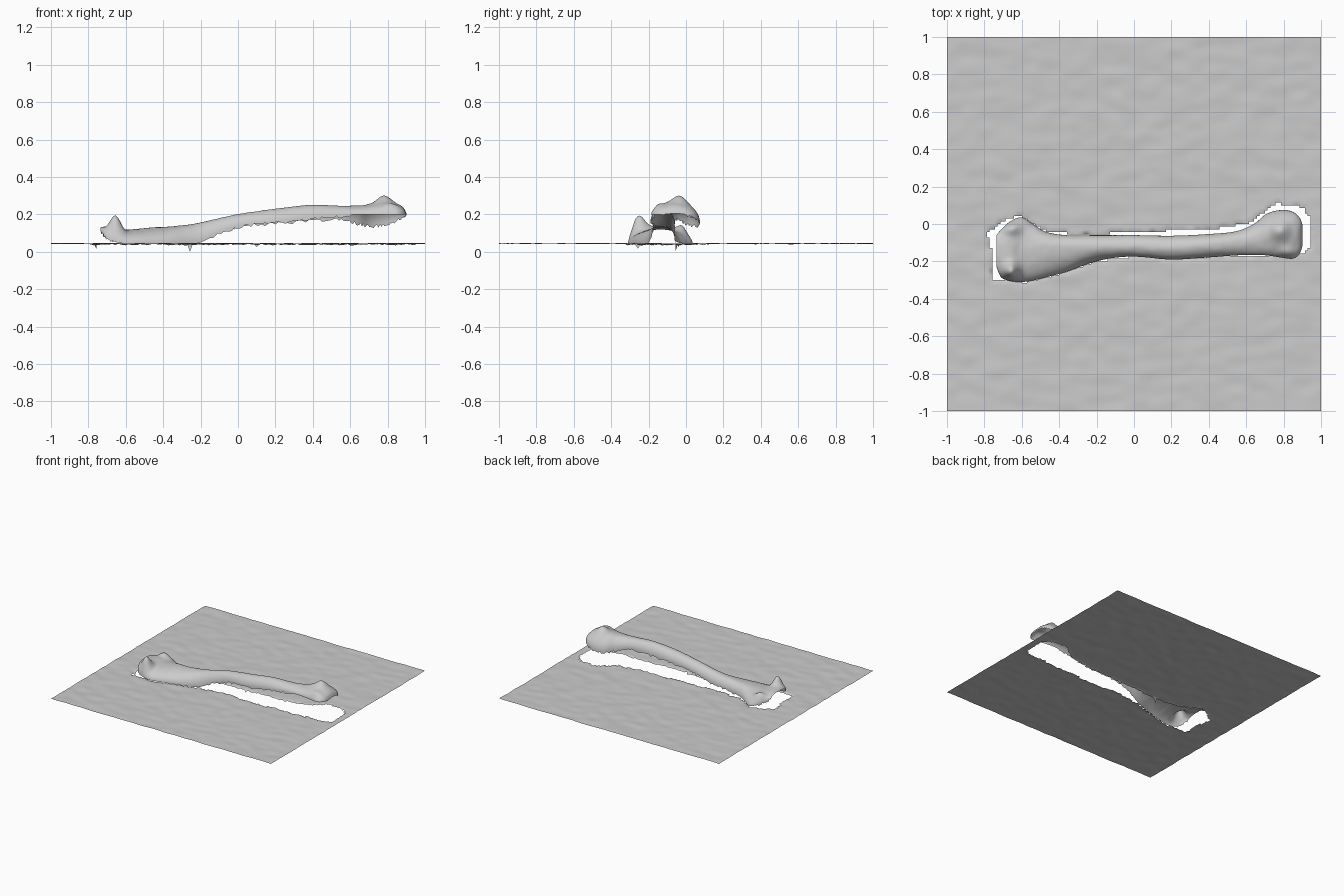
import bpy, bmesh, math, random
from mathutils import Vector, noise

random.seed(4)
GROUND = 0.044

# Bone stations: x, front y, ridge y, back y, front edge z, ridge z, back edge z
STATIONS = [
    (-0.735, -0.23, -0.14, -0.06, 0.115, 0.13, 0.11),
    (-0.71, -0.285, -0.15, -0.03, 0.085, 0.135, 0.085),
    (-0.66, -0.305, -0.15, 0.015, 0.055, 0.135, 0.06),
    (-0.60, -0.31, -0.14, 0.035, 0.044, 0.12, 0.044),
    (-0.54, -0.302, -0.13, 0.00, 0.044, 0.122, 0.044),
    (-0.47, -0.285, -0.12, -0.042, 0.044, 0.13, 0.05),
    (-0.36, -0.255, -0.12, -0.06, 0.044, 0.135, 0.065),
    (-0.22, -0.205, -0.12, -0.06, 0.045, 0.153, 0.08),
    (-0.10, -0.18, -0.12, -0.06, 0.10, 0.18, 0.11),
    (0.02, -0.175, -0.12, -0.06, 0.14, 0.205, 0.14),
    (0.20, -0.19, -0.125, -0.063, 0.158, 0.23, 0.155),
    (0.38, -0.18, -0.115, -0.055, 0.178, 0.25, 0.17),
    (0.54, -0.168, -0.10, -0.04, 0.193, 0.247, 0.18),
    (0.64, -0.165, -0.08, 0.00, 0.20, 0.247, 0.155),
    (0.71, -0.168, -0.06, 0.055, 0.20, 0.255, 0.14),
    (0.79, -0.18, -0.05, 0.075, 0.20, 0.265, 0.15),
    (0.85, -0.185, -0.05, 0.065, 0.20, 0.255, 0.17),
    (0.885, -0.16, -0.06, 0.035, 0.20, 0.235, 0.19),
    (0.90, -0.12, -0.06, 0.00, 0.198, 0.205, 0.197),
]

# Knobs on the joints: x, y, spread x, spread y, height
BUMPS = [(-0.655, -0.255, 0.04, 0.045, 0.08), (-0.65, -0.02, 0.05, 0.035, 0.035),
         (0.78, -0.035, 0.05, 0.05, 0.036), (0.82, -0.15, 0.05, 0.03, 0.012)]

# Outline of the gap in the ground sheet
GAP = [(-0.76, -0.30), (-0.76, -0.14), (-0.785, -0.04), (-0.74, -0.02), (-0.68, 0.03),
       (-0.61, 0.04), (-0.54, 0.0), (-0.47, -0.04), (-0.36, -0.05), (-0.2, -0.055),
       (0.0, -0.04), (0.4, -0.03), (0.52, -0.01), (0.63, 0.01), (0.7, 0.07),
       (0.76, 0.11), (0.9, 0.09), (0.95, 0.02), (0.95, -0.11), (0.9, -0.16),
       (0.7, -0.165), (0.5, -0.17), (0.3, -0.185), (0.0, -0.175), (-0.2, -0.2),
       (-0.36, -0.25), (-0.47, -0.285), (-0.58, -0.308)]


def spline(u):
    """Smooth interpolation through the stations."""
    i = min(int(u), len(STATIONS) - 2)
    t = u - i
    a, b, c, d = (STATIONS[max(0, min(len(STATIONS) - 1, j))] for j in range(i - 1, i + 3))
    return [0.5 * (2*q + (r - p)*t + (2*p - 5*q + 4*r - s)*t*t + (3*q - p - 3*r + s)*t**3)
            for p, q, r, s in zip(a, b, c, d)]


def in_gap(x, y):
    hit = False
    for (x1, y1), (x2, y2) in zip(GAP, GAP[1:] + GAP[:1]):
        if (y1 > y) != (y2 > y) and x < x1 + (y - y1) * (x2 - x1) / (y2 - y1):
            hit = not hit
    return hit


def finish(bm, name):
    mesh = bpy.data.meshes.new(name)
    bm.to_mesh(mesh)
    bm.free()
    obj = bpy.data.objects.new(name, mesh)
    bpy.context.collection.objects.link(obj)
    for p in mesh.polygons:
        p.use_smooth = True
    return obj


# Bone: open arched shell lofted along x, with ragged lower edges
bm = bmesh.new()
ROWS, ARC = 180, 28
grid = []
for r in range(ROWS + 1):
    x, yf, yr, yb, zf, zt, zb = spline(r / ROWS * (len(STATIONS) - 1))
    row = []
    for k in range(ARC + 1):
        t = math.pi * k / ARC
        s, c = math.sin(t), math.cos(t)
        y = yr - c * ((yr - yf) if c > 0 else (yb - yr))
        low = zf if c > 0 else zb
        z = low + (zt - low) * s
        for bx, by, sx, sy, h in BUMPS:
            z += h * min(1, s * 1.6) * math.exp(-((x - bx) / sx) ** 2 - ((y - by) / sy) ** 2)
        z += 0.002 * noise.noise(Vector((x, y, z)) * 25) * s
        if k in (0, ARC) and low > 0.06:
            z -= random.uniform(-0.003, 0.014) if x < 0.6 or c < 0 else 0
        row.append(bm.verts.new((x, y, z)))
    grid.append(row)
for a, b in zip(grid, grid[1:]):
    for k in range(ARC):
        bm.faces.new((a[k], b[k], b[k + 1], a[k + 1]))
finish(bm, "bone")

# Ground sheet: gently uneven, cut away around the bone
bm = bmesh.new()
bmesh.ops.create_grid(bm, x_segments=140, y_segments=140, size=1)
for v in bm.verts:
    v.co.z = GROUND + 0.004 * noise.noise(Vector((v.co.x * 9, v.co.y * 14, 1.3)))
gone = [f for f in bm.faces if in_gap(*f.calc_center_median()[:2])]
bmesh.ops.delete(bm, geom=gone, context='FACES')

# Small scraps hanging from the edge of the gap
rim = [v for v in bm.verts if v.is_boundary and max(abs(v.co.x), abs(v.co.y)) < 0.99]
for v in rim:
    v.co.z -= random.uniform(0, 0.008)
for px, py, z in ((-0.25, -0.05, 0.0), (-0.76, -0.25, 0.018), (0.1, -0.04, 0.025)):
    min(rim, key=lambda v: (v.co.x - px) ** 2 + (v.co.y - py) ** 2).co.z = z
finish(bm, "ground_sheet")
